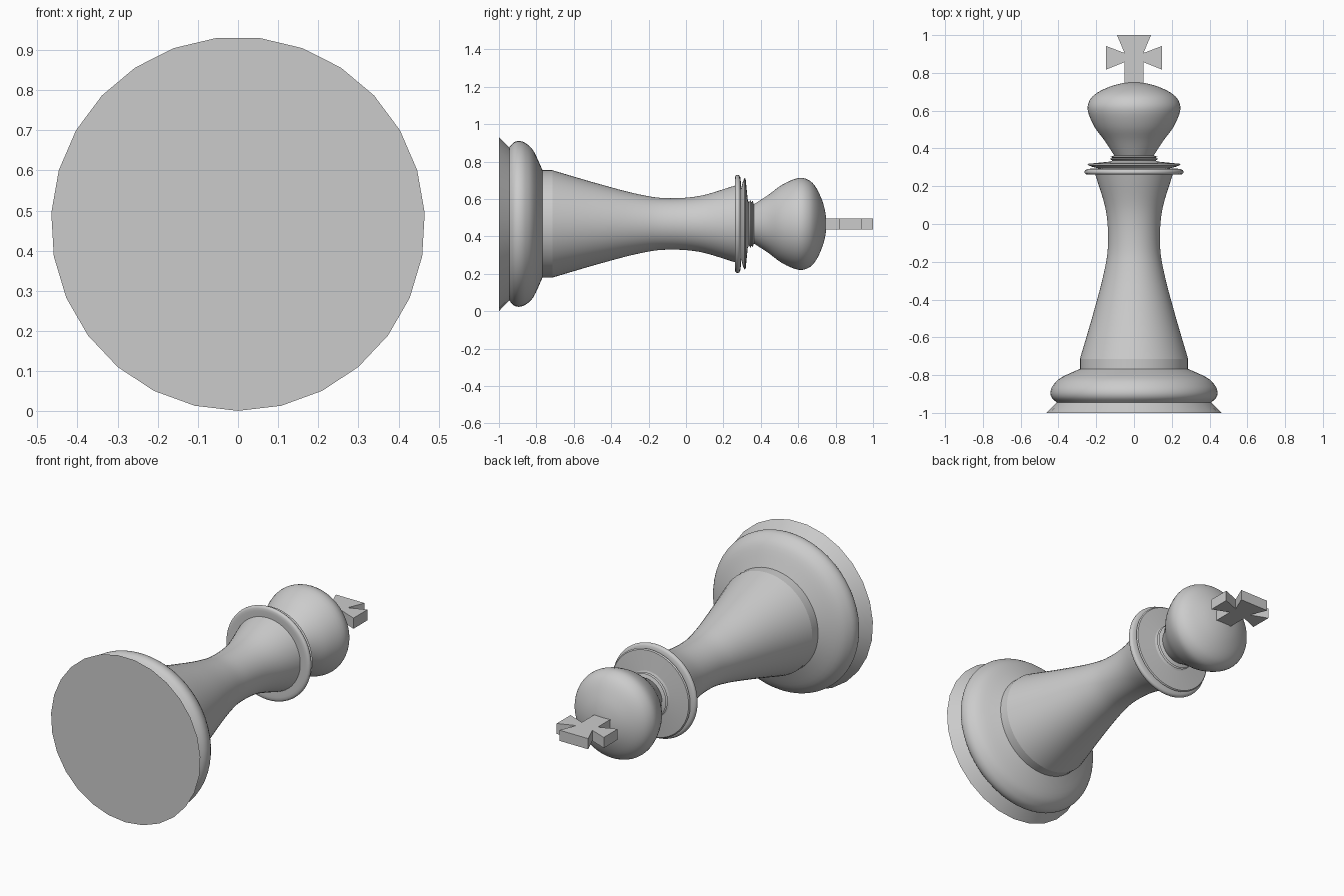
import bpy, bmesh, math
from mathutils import Vector

AXIS_Z = 0.467

cube = bpy.data.objects.get("Cube")
if cube:
    bpy.data.objects.remove(cube, do_unlink=True)

# Single plain grey
grey = bpy.data.materials.new("plain_grey")
grey.use_nodes = True
colour = (0.6, 0.6, 0.6, 1)
grey.diffuse_color = colour
grey.node_tree.nodes["Principled BSDF"].inputs["Base Color"].default_value = colour


def finish(bm, name, smooth=True):
    bmesh.ops.recalc_face_normals(bm, faces=bm.faces)
    mesh = bpy.data.meshes.new(name)
    bm.to_mesh(mesh)
    bm.free()
    mesh.materials.append(grey)
    obj = bpy.data.objects.new(name, mesh)
    bpy.context.collection.objects.link(obj)
    if smooth:
        bpy.ops.object.select_all(action='DESELECT')
        obj.select_set(True)
        bpy.context.view_layer.objects.active = obj
        bpy.ops.object.shade_smooth_by_angle(angle=math.radians(35))
    return obj


def rounded(points, steps):
    """Pass a smooth curve through the profile points."""
    p = [Vector(q) for q in points]
    p = [2 * p[0] - p[1]] + p + [2 * p[-1] - p[-2]]
    out = []
    for a, b, c, d in zip(p, p[1:], p[2:], p[3:]):
        for i in range(steps):
            t = i / steps
            out.append(0.5 * (2 * b + (c - a) * t + (2 * a - 5 * b + 4 * c - d) * t ** 2
                              + (3 * b - a - 3 * c + d) * t ** 3))
    return out + [p[-2]]


def lathe(name, profile, sides=54, steps=1):
    """Turn (radius, y) points around the lying axis."""
    if steps > 1:
        profile = rounded(profile, steps)
    bm = bmesh.new()
    verts = [bm.verts.new((0, y, AXIS_Z - r)) for r, y in profile]
    edges = [bm.edges.new(pair) for pair in zip(verts, verts[1:])]
    bmesh.ops.spin(bm, geom=verts + edges, cent=(0, 0, AXIS_Z), axis=(0, 1, 0),
                   angle=math.tau, steps=sides, use_merge=True)
    bmesh.ops.remove_doubles(bm, verts=bm.verts, dist=0.0001)
    return finish(bm, name)


# Base: flat foot and rounded moulding
lathe("base_foot", [(0, -1), (0.466, -1), (0.41, -0.945)], sides=27)
lathe("base_moulding", [(0.41, -0.945), (0.436, -0.92), (0.443, -0.89), (0.43, -0.855),
                        (0.39, -0.815), (0.287, -0.767)], steps=4)

# Shaft: short straight foot, then a waisted column
lathe("shaft_foot", [(0.287, -0.767), (0.287, -0.715)])
lathe("shaft", [(0.287, -0.715), (0.215, -0.47), (0.16, -0.26), (0.138, -0.11),
                (0.149, 0.07), (0.205, 0.262)], steps=6)

# Collar: rounded ring, sharp disc and small neck rings
lathe("collar_ring", [(0.205, 0.262), (0.25, 0.262), (0.262, 0.274), (0.25, 0.29),
                      (0.19, 0.295)], steps=3)
lathe("collar_disc", [(0.19, 0.295), (0.225, 0.304), (0.246, 0.313), (0.24, 0.319),
                      (0.13, 0.33)])
lathe("neck_rings", [(0.13, 0.33), (0.115, 0.336), (0.128, 0.345), (0.115, 0.35),
                     (0.125, 0.356), (0.105, 0.363)])

# Head: bulb with a shallow dome
lathe("head", [(0.105, 0.363), (0.155, 0.44), (0.21, 0.515), (0.245, 0.6), (0.235, 0.655),
               (0.195, 0.695), (0.12, 0.73), (0.05, 0.747), (0, 0.75)], steps=4)

# Cross: mirrored half outline, extruded
half = [(0.05, 0.735), (0.05, 0.857), (0.147, 0.818), (0.147, 0.942), (0.05, 0.905), (0.09, 1)]
outline = half + [(-x, y) for x, y in reversed(half)]
bm = bmesh.new()
face = bm.faces.new([bm.verts.new((x, y, AXIS_Z - 0.03)) for x, y in outline])
new = bmesh.ops.extrude_face_region(bm, geom=[face])["geom"]
bmesh.ops.translate(bm, vec=(0, 0, 0.06), verts=[v for v in new if isinstance(v, bmesh.types.BMVert)])
finish(bm, "cross", smooth=False)
